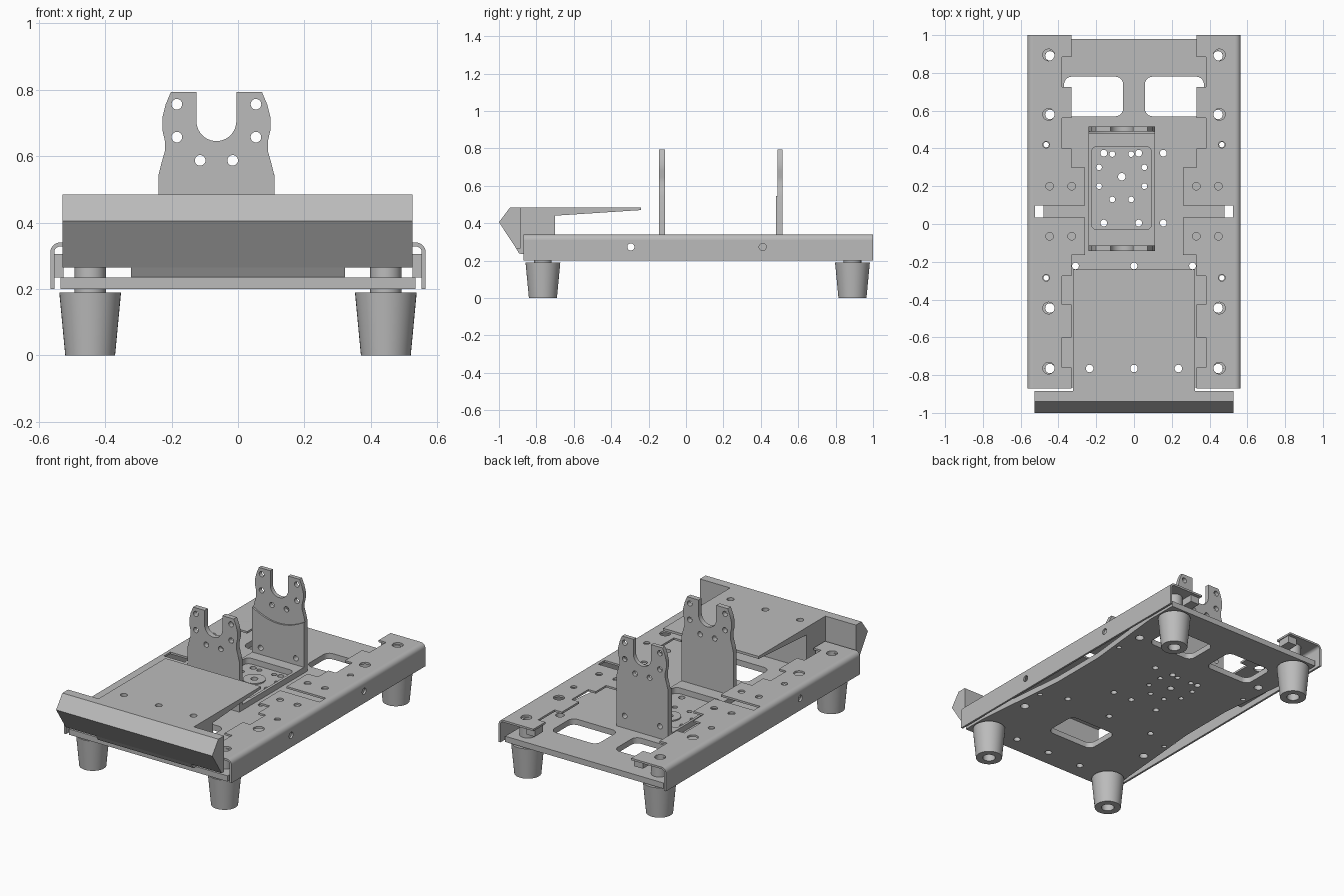
import bpy, bmesh
from math import sin, cos, pi
from mathutils import Matrix

cube = bpy.data.objects.get("Cube")
if cube:
    bpy.data.objects.remove(cube, do_unlink=True)

metal = bpy.data.materials.new("satin_grey_metal")
metal.use_nodes = True
GREY = (0.5, 0.5, 0.5, 1)
metal.diffuse_color = GREY
metal.node_tree.nodes["Principled BSDF"].inputs["Base Color"].default_value = GREY

# Local profile plane and thickness direction for each extrusion axis
AXES = {
    "z": Matrix.Identity(3),
    "y": Matrix(((1, 0, 0), (0, 0, -1), (0, 1, 0))),
    "x": Matrix(((0, 0, 1), (1, 0, 0), (0, 1, 0))),
}


def circle(x, y, r, n=24):
    return [(x + r * cos(2 * pi * i / n), y + r * sin(2 * pi * i / n)) for i in range(n)]


def arc(x, y, r, a0, a1, n=12):
    return [(x + r * cos(a0 + (a1 - a0) * i / n), y + r * sin(a0 + (a1 - a0) * i / n))
            for i in range(n + 1)]


def round_rect(x0, x1, y0, y1, r):
    corners = ((x1 - r, y1 - r), (x0 + r, y1 - r), (x0 + r, y0 + r), (x1 - r, y0 + r))
    return [p for i, (x, y) in enumerate(corners)
            for p in arc(x, y, r, i * pi / 2, (i + 1) * pi / 2, 6)]


def rect(x0, x1, y0, y1):
    return [(x0, y0), (x1, y0), (x1, y1), (x0, y1)]


def finish(name, mesh):
    mesh.materials.clear()
    mesh.materials.append(metal)
    ob = bpy.data.objects.new(name, mesh)
    bpy.context.collection.objects.link(ob)
    bpy.ops.object.select_all(action="DESELECT")
    ob.select_set(True)
    bpy.context.view_layer.objects.active = ob
    bpy.ops.object.shade_smooth_by_angle(angle=0.6)
    return ob


def sheet(name, outline, axis, lo, hi, holes=()):
    """Flat part with holes, extruded from lo to hi along an axis."""
    curve = bpy.data.curves.new(name + "_profile", "CURVE")
    curve.dimensions = "2D"
    curve.fill_mode = "BOTH"
    curve.extrude = (hi - lo) / 2
    for loop in [outline, *holes]:
        s = curve.splines.new("POLY")
        s.points.add(len(loop) - 1)
        for p, (u, v) in zip(s.points, loop):
            p.co = (u, v, 0, 1)
        s.use_cyclic_u = True
    tmp = bpy.data.objects.new(name + "_profile", curve)
    bpy.context.collection.objects.link(tmp)
    dg = bpy.context.evaluated_depsgraph_get()
    mesh = bpy.data.meshes.new_from_object(tmp.evaluated_get(dg))
    bpy.data.objects.remove(tmp, do_unlink=True)
    rot = AXES[axis]
    mid = (lo + hi) / 2 * (-1 if axis == "y" else 1)
    mesh.transform(rot.to_4x4() @ Matrix.Translation((0, 0, mid)))
    bm = bmesh.new()
    bm.from_mesh(mesh)
    bmesh.ops.remove_doubles(bm, verts=bm.verts, dist=1e-5)
    bmesh.ops.recalc_face_normals(bm, faces=bm.faces)
    bm.to_mesh(mesh)
    bm.free()
    return finish(name, mesh)


def lathe(name, profile, x, y, n=40):
    """Closed ring profile of (radius, height) turned about a vertical axis."""
    bm = bmesh.new()
    rings = [[bm.verts.new((x + r * cos(2 * pi * i / n), y + r * sin(2 * pi * i / n), z))
              for i in range(n)] for r, z in profile]
    for k, a in enumerate(rings):
        b = rings[(k + 1) % len(rings)]
        for i in range(n):
            j = (i + 1) % n
            bm.faces.new((a[i], a[j], b[j], b[i]))
    bmesh.ops.recalc_face_normals(bm, faces=bm.faces)
    mesh = bpy.data.meshes.new(name)
    bm.to_mesh(mesh)
    bm.free()
    return finish(name, mesh)


CX, CY = -0.065, 0.25          # bracket centre
FOOT_X, FOOT_Y = 0.445, (-0.765, 0.89)
SIDES = (("left", 1), ("right", -1))

# Base plate with narrowed waist, windows and drilled holes
half = [(0.535, -0.865), (0.535, -0.72), (0.48, -0.1), (0.48, 0.25), (0.535, 0.78), (0.535, 0.98)]
outline = half + [(-x, y) for x, y in reversed(half)]
holes = [round_rect(-0.37, -0.058, 0.57, 0.78, 0.04),
         round_rect(0.058, 0.37, 0.57, 0.78, 0.04),
         round_rect(-0.16, 0.16, -0.58, -0.36, 0.04),
         circle(CX, CY, 0.02)]
holes += [circle(x, y, 0.018) for x in (-0.16, 0.025, 0.155) for y in (0.005, 0.375)]
holes += [circle(x, -0.222, 0.018) for x in (-0.31, 0, 0.31)]
holes += [circle(x, -0.765, 0.02) for x in (-0.235, 0, 0.235)]
holes += [circle(s * FOOT_X, y, 0.025) for s in (1, -1) for y in (*FOOT_Y, 0.58, -0.445)]
holes += [circle(s * 0.465, y, 0.014) for s in (1, -1) for y in (0.42, -0.285)]
holes += [circle(CX + sx * u, CY + sy * v, 0.015) for u, v in ((0.05, 0.12), (0.12, 0.05))
          for sx in (1, -1) for sy in (1, -1)]
sheet("base_plate", outline, "z", 0.2, 0.235, holes)
lathe("centre_boss", [(0.02, 0.22), (0.063, 0.22), (0.063, 0.242), (0.02, 0.242)], CX, CY)

# Folded side rails: castellated top flange, rounded bend, drilled side wall
steps = [(-0.87, 0.33), (-0.76, 0.38), (-0.6, 0.33), (-0.425, 0.38), (-0.275, 0.33),
         (-0.165, 0.26), (0.035, 0.525), (0.097, 0.26), (0.3, 0.33), (0.4, 0.38),
         (0.56, 0.33), (0.725, 0.38), (0.885, 0.33), (1.0, 0.33)]
inner = []
for (y0, x), (y1, _) in zip(steps, steps[1:]):
    inner += [(x, y0), (x, y1)]
flange = [(0.535, 1.0), (0.535, -0.87)] + inner
flange_holes = [circle(0.452, y, 0.031) for y in (0.895, 0.58, -0.445, -0.763)]
flange_holes += [circle(0.465, y, 0.018) for y in (0.42, -0.285)]
flange_holes += [circle(x, y, 0.02) for x in (0.33, 0.447) for y in (0.2, -0.065)]
bend = arc(0.535, 0.31, 0.03, 0, pi / 2, 8) + arc(0.535, 0.31, 0.018, pi / 2, 0, 8)
for side, s in SIDES:
    def flip(loop):
        return [(s * x, v) for x, v in loop]
    wall_x = sorted((s * 0.553, s * 0.565))
    wall_holes = [circle(-0.295, 0.273, 0.019)]
    if s > 0:
        wall_holes.append(circle(0.41, 0.273, 0.019))
    parts = [sheet(side + "_rail", flip(flange), "z", 0.328, 0.34, [flip(h) for h in flange_holes]),
             sheet(side + "_rail_bend", flip(bend), "y", -0.87, 1.0),
             sheet(side + "_rail_wall", rect(-0.87, 1.0, 0.2, 0.31), "x", *wall_x, wall_holes)]
    bpy.ops.object.select_all(action="DESELECT")
    for p in parts:
        p.select_set(True)
    bpy.context.view_layer.objects.active = parts[0]
    bpy.ops.object.join()
    # Packing under the flange
    sheet(side + "_rail_stay", flip(rect(0.525, 0.552, 0.3, 0.55)), "z", 0.235, 0.305)
    for end, y0, y1 in (("front", -0.85, -0.77), ("rear", 0.9, 0.98)):
        sheet(f"{side}_{end}_packing", flip(rect(0.335, 0.395, y0, y1)), "z", 0.285, 0.328)
    # Tapered hollow feet with spacer necks
    for end, y in zip(("front", "rear"), FOOT_Y):
        lathe(f"{side}_{end}_foot",
              [(0.036, 0), (0.075, 0), (0.093, 0.19), (0.047, 0.19), (0.047, 0.328),
               (0.025, 0.328), (0.025, 0.06), (0.036, 0.06)], s * FOOT_X, y)

# Front bumper and the raised tray behind it
sheet("front_bumper", [(-0.885, 0.485), (-0.94, 0.485), (-1, 0.405), (-0.908, 0.265),
                       (-0.885, 0.265)], "x", -0.528, 0.526)
sheet("bumper_lip", [(-0.885, 0.265), (-0.908, 0.265), (-0.892, 0.237), (-0.885, 0.237)],
      "x", -0.322, 0.322)
sheet("tray_wedge", [(-0.7, 0.473), (-0.7, 0.44), (-0.24, 0.47), (-0.24, 0.473)], "x", -0.322, 0.322)
tray_holes = [circle(x, -0.765, 0.02) for x in (-0.235, 0, 0.235)]
sheet("tray_top", rect(-0.322, 0.322, -0.885, -0.24), "z", 0.473, 0.485, tray_holes)
sheet("tray_leg", rect(-0.322, 0.322, -0.885, -0.7), "z", 0.235, 0.473, tray_holes)

# Motor bracket: windowed foot plate and two slotted uprights
foot_holes = [round_rect(-0.225, 0.093, -0.03, 0.41, 0.03)]
sheet("bracket_foot", rect(CX - 0.175, CX + 0.175, -0.142, 0.515), "z", 0.235, 0.27, foot_holes)
edge = [(0.175, 0.235), (0.175, 0.54), (0.165, 0.58), (0.155, 0.615), (0.155, 0.645),
        (0.163, 0.68), (0.163, 0.715), (0.153, 0.755), (0.137, 0.793), (0.06, 0.793)]
slot = arc(0, 0.705, 0.06, 0, -pi, 20)
profile = [(CX + u, z) for u, z in edge + slot + [(-u, z) for u, z in reversed(edge)]]
bolt_holes = [circle(CX + s * u, z, 0.016) for s in (1, -1)
              for u, z in ((0.119, 0.756), (0.119, 0.657), (0.049, 0.587))]
sheet("front_upright", profile, "y", -0.144, -0.113, bolt_holes)
low_holes = [circle(CX + s * 0.119, 0.31, 0.016) for s in (1, -1)]
sheet("rear_upright", profile, "y", 0.49, 0.515, bolt_holes + low_holes)

# Thicker lower face of the rear upright with a dished top edge
dish = [(CX + 0.175 * t / 8, 0.49 + 0.055 * (t / 8) ** 2) for t in range(8, -9, -1)]
sheet("rear_upright_face", [(CX - 0.175, 0.235), (CX + 0.175, 0.235)] + dish,
      "y", 0.48, 0.49, low_holes)
